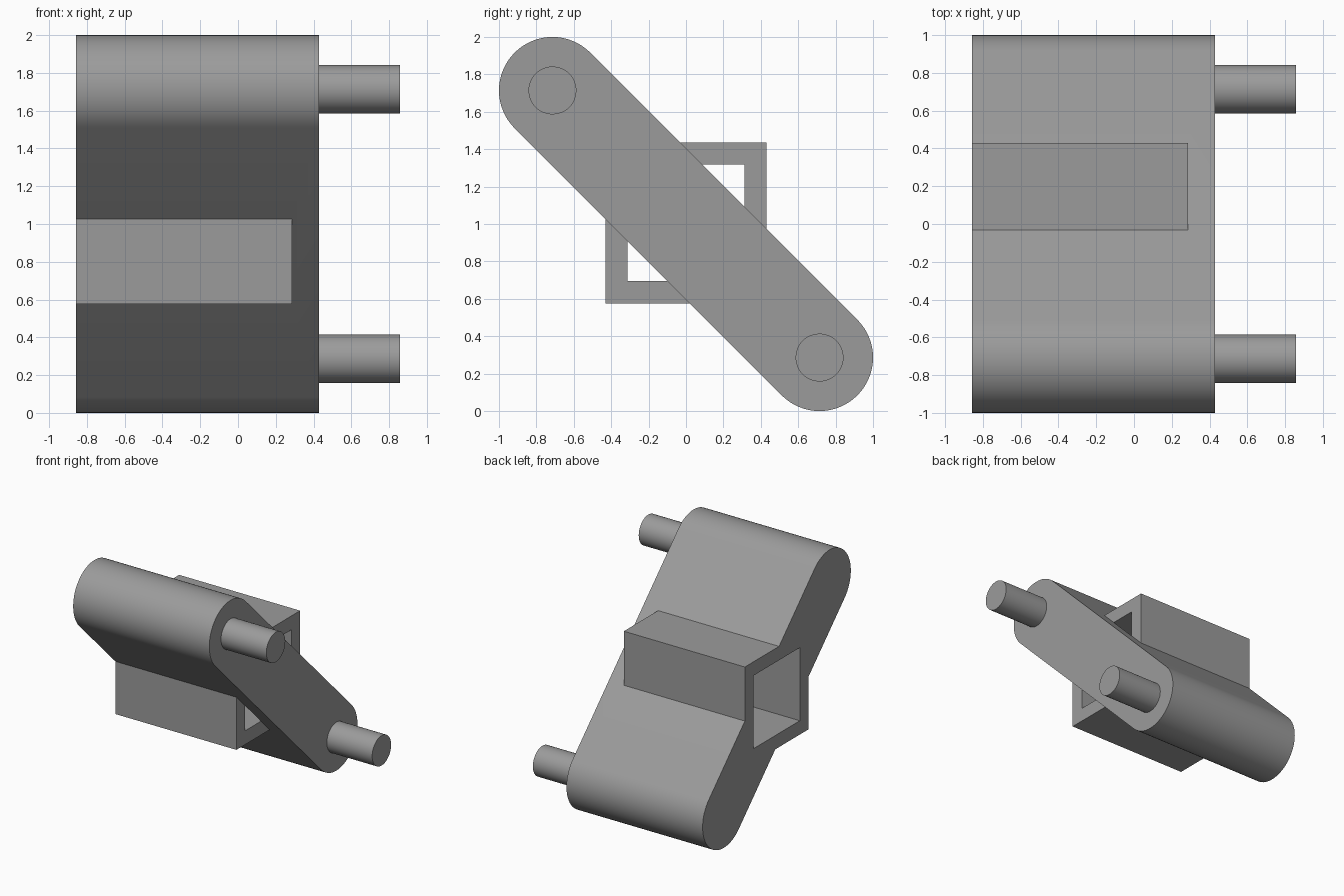
import bpy, math

if "Cube" in bpy.data.objects:
    bpy.data.objects.remove(bpy.data.objects["Cube"])

grey = bpy.data.materials.new("mid grey")
grey.diffuse_color = (0.33, 0.33, 0.33, 1)
grey.use_nodes = True
grey.node_tree.nodes["Principled BSDF"].inputs["Base Color"].default_value = grey.diffuse_color

LEFT, LINK_END, SOCKET_END, PIN_END = -0.857, 0.429, 0.286, 0.857
PIVOT, RADIUS, PIN_RADIUS = 0.714, 0.286, 0.128
SOCKET_Z = 1.006


def prism(name, profile, x0, x1):
    """Extrude a closed (y, z) profile from x0 to x1."""
    n = len(profile)
    verts = [(x, y, z) for x in (x0, x1) for y, z in profile]
    faces = [tuple(reversed(range(n))), tuple(range(n, 2 * n))]
    faces += [(i, (i + 1) % n, n + (i + 1) % n, n + i) for i in range(n)]
    mesh = bpy.data.meshes.new(name)
    mesh.from_pydata(verts, [], faces)
    mesh.materials.append(grey)
    obj = bpy.data.objects.new(name, mesh)
    bpy.context.collection.objects.link(obj)
    return obj


def arc(cy, cz, r, start, sweep, steps):
    angles = [math.radians(start + sweep * i / steps) for i in range(steps + 1)]
    return [(cy + r * math.cos(a), cz + r * math.sin(a)) for a in angles]


def square(half):
    return [(-half, SOCKET_Z - half), (half, SOCKET_Z - half),
            (half, SOCKET_Z + half), (-half, SOCKET_Z + half)]


def boolean(target, tool, operation):
    mod = target.modifiers.new(operation.lower(), 'BOOLEAN')
    mod.operation, mod.solver, mod.object = operation, 'EXACT', tool
    bpy.context.view_layer.objects.active = target
    bpy.ops.object.modifier_apply(modifier=mod.name)
    bpy.data.objects.remove(tool)


def smooth(obj):
    bpy.ops.object.select_all(action='DESELECT')
    obj.select_set(True)
    bpy.context.view_layer.objects.active = obj
    bpy.ops.object.shade_smooth_by_angle(angle=math.radians(30))


# Slanted link with rounded ends
link_profile = (arc(-PIVOT, 1 + PIVOT, RADIUS, 45, 180, 32)
                + arc(PIVOT, 1 - PIVOT, RADIUS, 225, 180, 32))
link = prism("link_body", link_profile, LEFT, LINK_END)

# Square socket through the link, hollow and closed by the link's right wall
boolean(link, prism("socket", square(0.43), LEFT, SOCKET_END), 'UNION')
boolean(link, prism("socket_hole", square(0.312), LEFT - 0.1, SOCKET_END), 'DIFFERENCE')
smooth(link)

# Round pins at both link ends
for name, side in (("upper_pin", -1), ("lower_pin", 1)):
    circle = arc(side * PIVOT, 1 - side * PIVOT, PIN_RADIUS, 0, 360, 48)[:-1]
    smooth(prism(name, circle, LINK_END, PIN_END))
